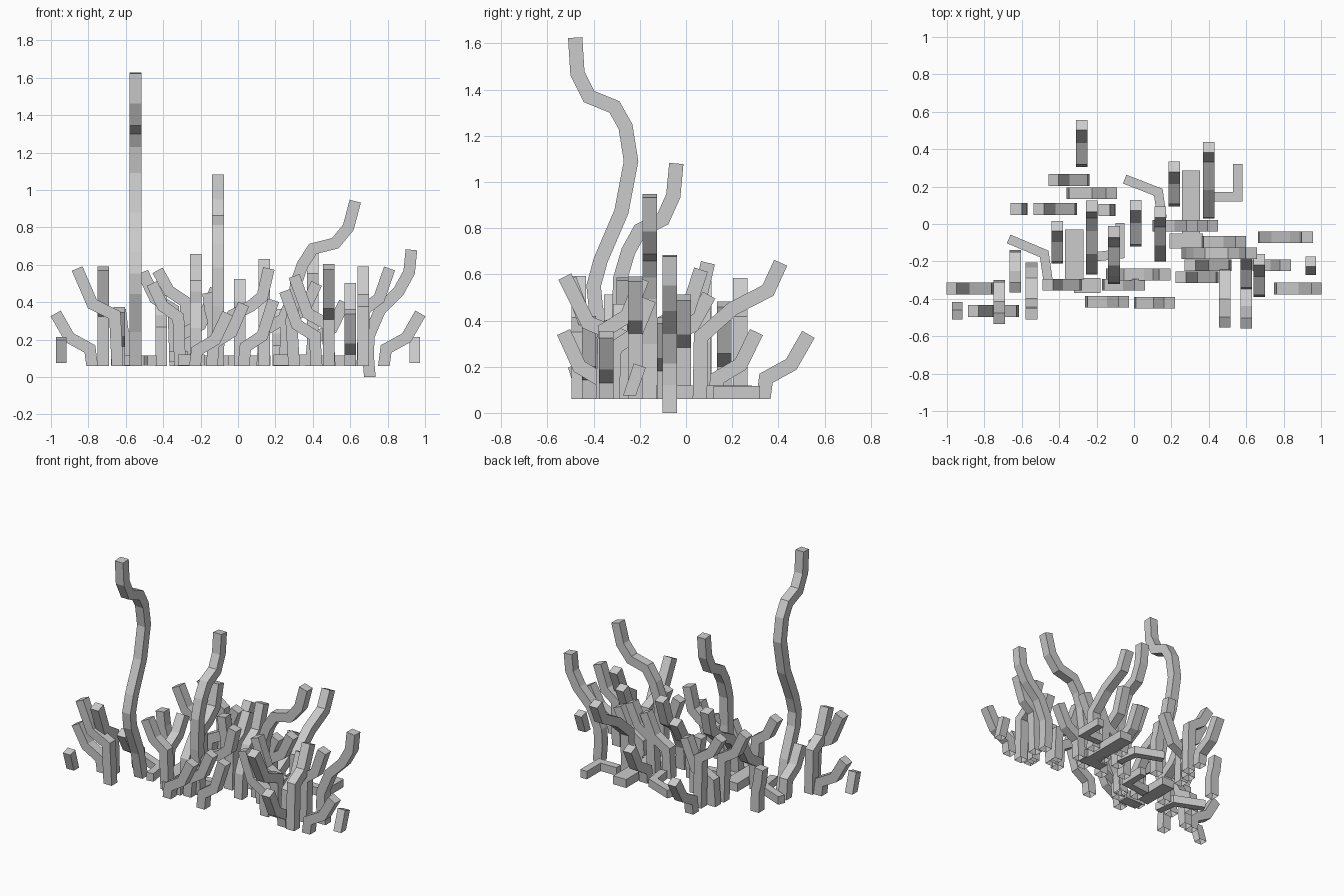
import bpy, bmesh
from mathutils import Vector

def stem(name, axis, c, pts, w=0.062, d=0.062):
    """Mitred square stem along a flat path; axis is the constant axis, c its value."""
    def to3(p, o):
        return {'y': (p.x, c + o, p.y), 'x': (c + o, p.x, p.y), 'z': (p.x, p.y, c + o)}[axis]
    P = [Vector(p) for p in pts]
    dirs = [(b - a).normalized() for a, b in zip(P, P[1:])]
    bm = bmesh.new()
    rings = []
    for i, p in enumerate(P):
        a, b = dirs[max(i - 1, 0)], dirs[min(i, len(dirs) - 1)]
        t = (a + b).normalized()
        h = w / 2 / max(t.dot(b), 0.6)
        n = Vector((-t.y, t.x)) * h
        if i == 0 and axis != 'z':
            n = Vector((-w / 2, 0))
        rings.append([bm.verts.new(to3(p + n * s, o * d / 2))
                      for s, o in ((1, -1), (1, 1), (-1, 1), (-1, -1))])
    for r, q in zip(rings, rings[1:]):
        for k in range(4):
            bm.faces.new((r[k], r[(k + 1) % 4], q[(k + 1) % 4], q[k]))
    # feet stay open underneath, roots are closed
    if axis == 'z':
        bm.faces.new(rings[0])
    bm.faces.new(rings[-1][::-1])
    bmesh.ops.recalc_face_normals(bm, faces=bm.faces)
    me = bpy.data.meshes.new(name)
    bm.to_mesh(me)
    bm.free()
    bpy.context.collection.objects.link(bpy.data.objects.new(name, me))

def branch(axis, c, base, tip, ztop, zbend):
    """Common stem: straight foot, sideways elbow, steep tip."""
    L = tip - base
    stem("branch", axis, c, [(base, 0.06), (base + L * .06, zbend), (base + L * .62, zbend + .06),
                             (tip, ztop)])

# tall stems
stem("tall_stem", 'x', -.548, [(-.27, .06), (-.31, .25), (-.39, .45), (-.40, .55), (-.37, .66),
     (-.28, .87), (-.238, 1.09), (-.262, 1.24), (-.31, 1.325), (-.42, 1.37), (-.47, 1.47),
     (-.48, 1.625)])
stem("middle_stem", 'x', -.107, [(-.27, .06), (-.29, .38), (-.285, .58), (-.25, .7), (-.20, .79),
     (-.10, .84), (-.055, .94), (-.042, 1.08)])
stem("right_stem", 'y', -.157, [(.30, .06), (.285, .3), (.31, .5), (.345, .60), (.40, .685),
     (.52, .715), (.59, .80), (.627, .94)])
stem("outer_right_stem", 'y', -.07, [(.705, 0), (.695, .12), (.70, .22), (.76, .36), (.86, .46),
     (.915, .56), (.927, .68)])

# branches spreading sideways: depth, base x, tip x, top z, elbow z
for c, b, t, z, zb in [
    (.235, -.27, -.43, .57, .40), (.08, -.335, -.51, .56, .36), (.165, -.33, -.12, .47, .22),
    (.08, -.60, -.63, .36, .2), (.075, -.13, -.16, .45, .3), (-.01, .13, .31, .46, .25),
    (-.01, .25, .42, .50, .30), (-.095, .39, .57, .40, .2), (-.22, .665, .81, .58, .36),
    (-.345, .78, .975, .34, .15), (-.345, -.78, -.975, .34, .15), (-.465, -.645, -.86, .58, .33),
    (-.325, -.31, -.46, .50, .32), (-.325, -.14, .03, .39, .18), (-.415, -.23, -.055, .34, .14),
    (-.42, .03, .19, .41, .16), (-.285, .42, .25, .46, .22), (-.22, .49, .30, .54, .28),
]:
    branch('y', c, b, t, z, zb)
stem("rising_branch", 'y', -.27, [(-.12, .06), (-.10, .2), (-.03, .33), (.07, .38), (.13, .43),
     (.165, .58)])

# branches spreading front to back: x, base y, tip y, top z, elbow z
for c, b, t, z, zb in [
    (-.28, .335, .53, .34, .15), (.215, .125, .305, .35, .15),
    (.01, -.09, .10, .51, .32), (-.41, -.18, -.01, .42, .25), (-.635, -.17, -.34, .36, .18),
    (-.72, -.33, -.505, .58, .34), (.67, -.36, -.19, .58, .36), (.60, -.35, -.53, .35, .14),
    (.60, -.32, -.16, .49, .28), (.485, -.26, -.525, .59, .33),
]:
    branch('x', c, b, t, z, zb)
stem("back_branch", 'x', -.225, [(-.24, .06), (-.23, .25), (-.14, .37), (-.02, .43), (.06, .5),
     (.095, .65)])
stem("back_branch", 'x', .14, [(-.17, .06), (-.16, .22), (-.09, .38), (.01, .45), (.065, .62)])
stem("back_branch", 'x', .40, [(.06, .06), (.065, .33), (.20, .45), (.355, .53), (.41, .65)])

# short offcuts at the outer edges
stem("short_tip", 'x', .945, [(-.245, .075), (-.20, .205)], .055, .057)
stem("short_tip", 'x', -.945, [(-.445, .075), (-.485, .205)], .055, .057)

# bent roots and flat roots lying near the ground
for pts in ([(-.05, .24), (.13, .17), (.15, .03)], [(.555, .32), (.555, .145), (.41, .145)],
            [(-.67, -.08), (-.48, -.16), (-.46, -.3)], [(-.075, .005), (-.075, -.16), (-.25, -.18)]):
    stem("bent_root", 'z', .088, pts, .05, .055)
for x, y0, y1, z in ((.305, -.12, .285, .09), (-.32, -.30, -.03, .11)):
    stem("flat_root", 'z', z, [(x, y0), (x, y1)], .098, .058)
for y, x0, x1 in ((-.33, -.32, -.18), (-.09, .19, .37)):
    stem("flat_root", 'z', .09, [(x0, y), (x1, y)], .08, .058)
